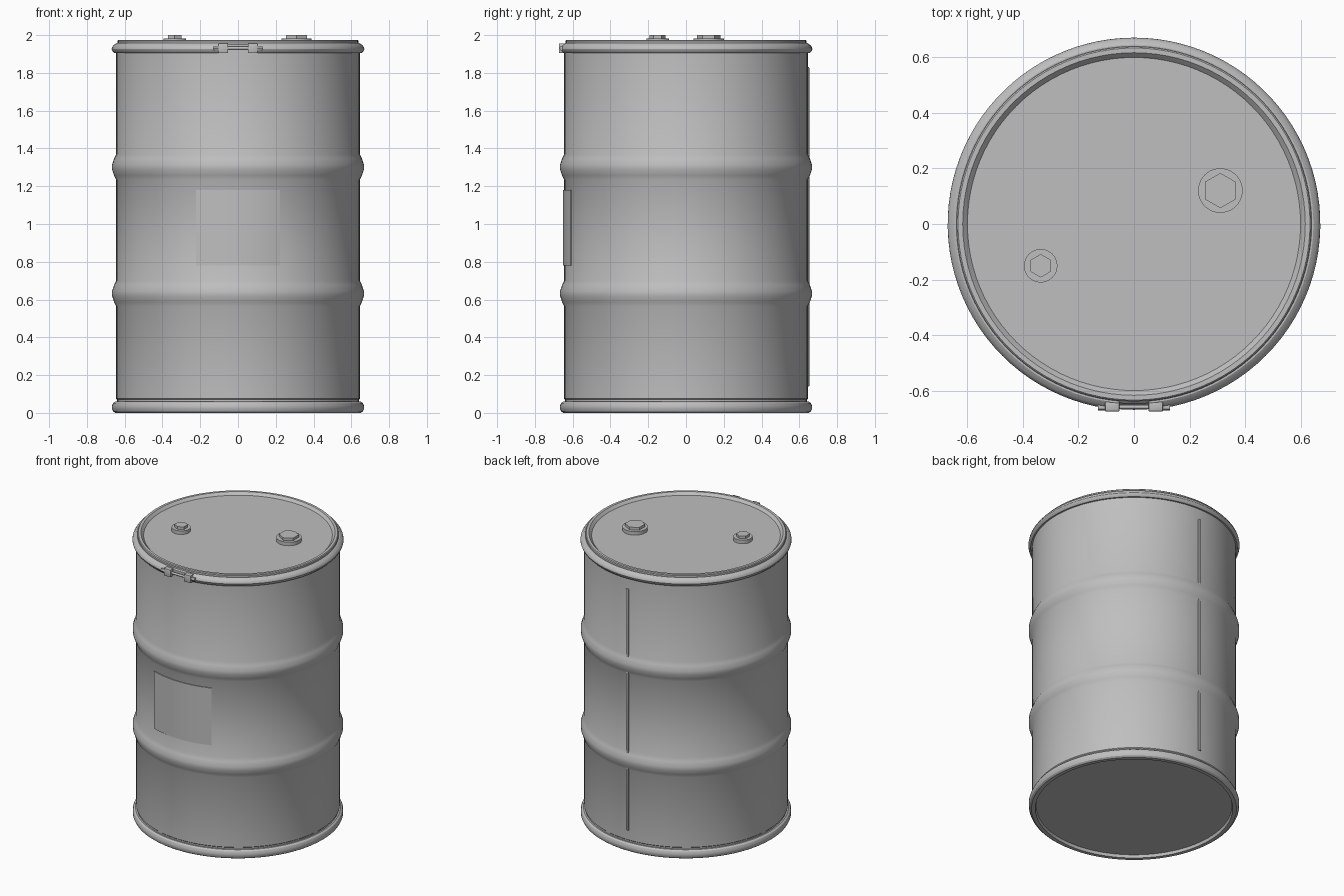
import bpy, bmesh, math
from mathutils import Matrix

cube = bpy.data.objects.get("Cube")
if cube:
    bpy.data.objects.remove(cube, do_unlink=True)

steel = bpy.data.materials.new("grey_steel")
steel.use_nodes = True
GREY = (0.52, 0.52, 0.52, 1)
steel.diffuse_color = GREY
steel.node_tree.nodes["Principled BSDF"].inputs["Base Color"].default_value = GREY

SEGMENTS = 96
FRONT = -math.pi / 2


def finish(name, bm, angle=30):
    bmesh.ops.recalc_face_normals(bm, faces=bm.faces)
    mesh = bpy.data.meshes.new(name)
    bm.to_mesh(mesh)
    bm.free()
    mesh.materials.append(steel)
    obj = bpy.data.objects.new(name, mesh)
    bpy.context.collection.objects.link(obj)
    bpy.ops.object.select_all(action="DESELECT")
    obj.select_set(True)
    bpy.context.view_layer.objects.active = obj
    bpy.ops.object.shade_smooth_by_angle(angle=math.radians(angle))
    return obj


def lathe(name, profile, start=0.0, sweep=math.tau, steps=SEGMENTS, closed=False):
    """Spin a (radius, z) profile; a partial sweep gets end caps."""
    bm = bmesh.new()
    full = sweep >= math.tau - 1e-6
    rings = []
    for i in range(steps if full else steps + 1):
        a = start + sweep * i / steps
        rings.append([bm.verts.new((r * math.cos(a), r * math.sin(a), z)) for r, z in profile])
    n = len(profile)
    pairs = list(zip(rings, rings[1:])) + ([(rings[-1], rings[0])] if full else [])
    for a, b in pairs:
        for j in range(n if closed else n - 1):
            k = (j + 1) % n
            bm.faces.new((a[j], b[j], b[k], a[k]))
    if not full and closed:
        bm.faces.new(rings[0])
        bm.faces.new(rings[-1])
    if full and not closed:
        # Flat discs close both open ends
        bm.faces.new([r[0] for r in rings])
        bm.faces.new([r[-1] for r in rings])
    return finish(name, bm)


def block(name, centre, size, bevel=0.0):
    bm = bmesh.new()
    bmesh.ops.create_cube(bm, size=1, matrix=Matrix.Translation(centre) @ Matrix.Diagonal((*size, 1)))
    if bevel:
        bmesh.ops.bevel(bm, geom=bm.edges[:], offset=bevel, segments=2, affect="EDGES", profile=0.5)
    return finish(name, bm)


def cylinder(name, centre, radius, depth, sides, top_radius=None, turn=None):
    bm = bmesh.new()
    m = Matrix.Translation(centre) @ (turn or Matrix.Identity(4))
    bmesh.ops.create_cone(bm, cap_ends=True, segments=sides, radius1=radius,
                          radius2=top_radius or radius, depth=depth, matrix=m)
    return finish(name, bm)


# Shell with two rolling hoops, a recessed bottom and a recessed lid
R = 0.645


def hoop(z):
    return [(R, z - 0.068), (0.656, z - 0.045), (0.667, z - 0.012),
            (0.667, z + 0.012), (0.656, z + 0.045), (R, z + 0.068)]


shell = [(0.62, 0.02), (0.625, 0.005), (0.64, 0.005), (0.64, 0.07), (R, 0.075)]
shell += hoop(0.632) + hoop(1.302)
shell += [(R, 1.95), (0.637, 1.958), (0.637, 1.97), (0.632, 1.975),
          (0.615, 1.975), (0.61, 1.97), (0.598, 1.957)]
lathe("drum_shell", shell)

# Rolled rim at the bottom
lathe("bottom_chime", [(0.625, 0.0), (0.65, 0.0), (0.661, 0.008), (0.667, 0.022), (0.667, 0.038),
                       (0.661, 0.052), (0.65, 0.06), (0.625, 0.06)], closed=True)

# Clamping ring around the lid, split at the front
gap = 0.085
lathe("clamp_ring", [(0.635, 1.905), (0.655, 1.905), (0.665, 1.915), (0.669, 1.926), (0.667, 1.936),
                     (0.658, 1.948), (0.644, 1.957), (0.635, 1.957)],
      start=FRONT + gap, sweep=math.tau - 2 * gap, closed=True)

# Ring closure: two lugs joined by a bolt
for side, label in ((1, "left"), (-1, "right")):
    block(f"clamp_lug_{label}", (side * 0.078, -0.655, 1.93), (0.052, 0.036, 0.052), 0.004)
    cylinder(f"bolt_head_{label}", (side * 0.117, -0.657, 1.931), 0.013, 0.026, 6,
             turn=Matrix.Rotation(math.pi / 2, 4, "Y"))
cylinder("clamp_bolt", (0, -0.657, 1.931), 0.008, 0.24, 16,
         turn=Matrix.Rotation(math.pi / 2, 4, "Y"))

# Bungs: round flange with a hexagonal plug
for label, x, y, flange, plug in (("large", 0.31, 0.12, 0.08, 0.063),
                                  ("small", -0.335, -0.15, 0.06, 0.042)):
    cylinder(f"{label}_bung_flange", (x, y, 1.968), flange, 0.028, 40)
    cylinder(f"{label}_bung_plug", (x, y, 1.985), plug, 0.03, 6)

# Raised weld seam down the back
block("weld_seam", (0, 0.64, 0.985), (0.02, 0.025, 1.69), 0.003)

# Thin blank label plate wrapped round the front
span = math.radians(20)
lathe("label_plate", [(0.643, 0.78), (0.651, 0.78), (0.651, 1.18), (0.643, 1.18)],
      start=FRONT - span, sweep=2 * span, steps=12, closed=True)
